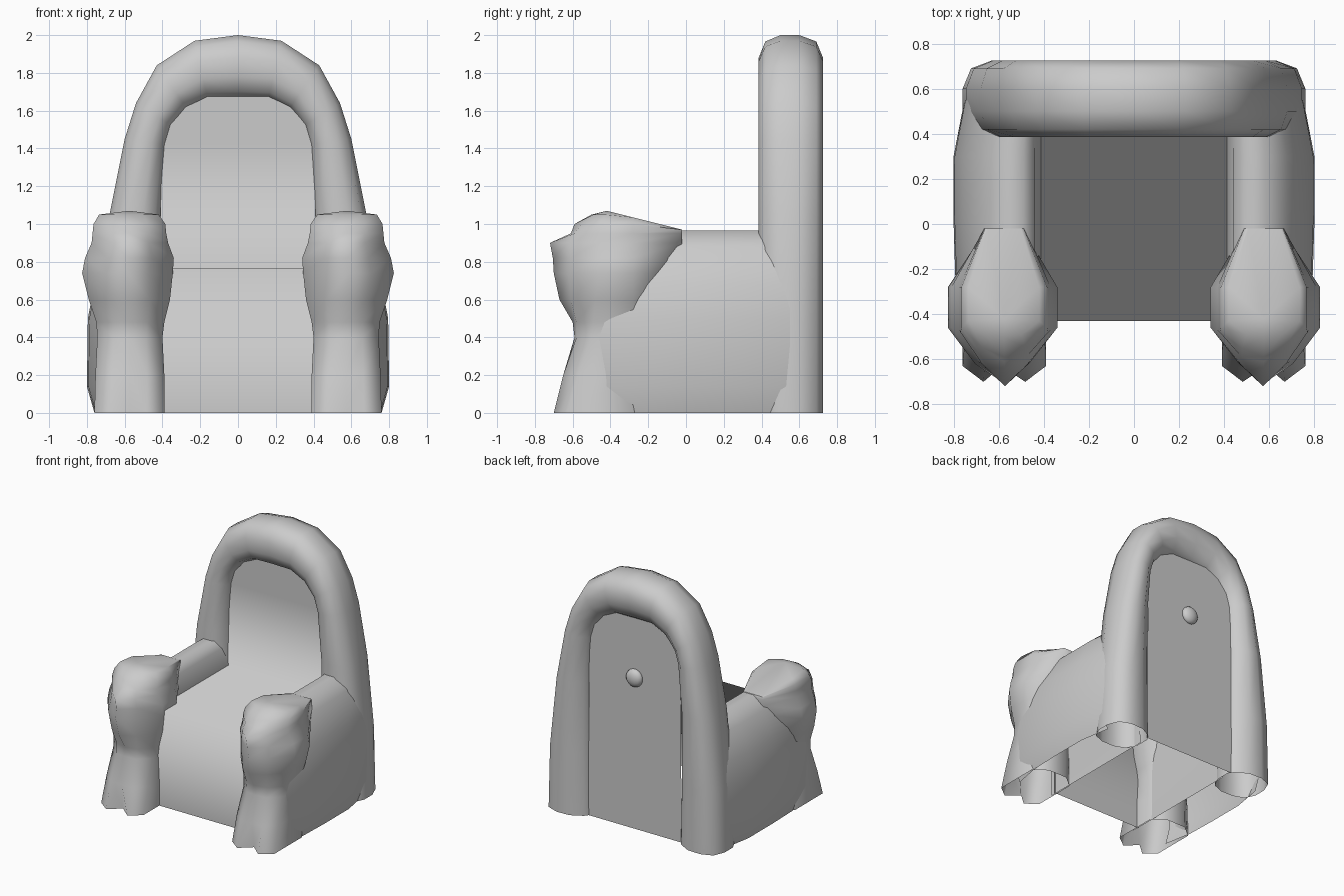
import bpy, bmesh
from mathutils import Vector

cube = bpy.data.objects.get("Cube")
if cube:
    bpy.data.objects.remove(cube, do_unlink=True)

grey = bpy.data.materials.new("plain_grey")
grey.use_nodes = True
grey.diffuse_color = (0.6, 0.6, 0.6, 1)
grey.node_tree.nodes["Principled BSDF"].inputs["Base Color"].default_value = (0.6, 0.6, 0.6, 1)


def finish(name, bm, outward=True, mirror=False):
    """Turn a bmesh into a smooth shaded object."""
    if outward:
        bmesh.ops.remove_doubles(bm, verts=bm.verts, dist=0.001)
        bmesh.ops.recalc_face_normals(bm, faces=bm.faces)
    for f in bm.faces:
        f.smooth = True
    mesh = bpy.data.meshes.new(name)
    bm.to_mesh(mesh)
    bm.free()
    mesh.materials.append(grey)
    ob = bpy.data.objects.new(name, mesh)
    bpy.context.collection.objects.link(ob)
    if mirror:
        mod = ob.modifiers.new("Mirror", 'MIRROR')
        mod.use_mirror_merge = False
    return ob


def loft(rings, closed=True, cap=None):
    """Skin a list of equal point rings, optionally closed to a tip."""
    bm = bmesh.new()
    rows = [[bm.verts.new(p) for p in ring] for ring in rings]
    n = len(rows[0])
    last = n if closed else n - 1
    for a, b in zip(rows, rows[1:]):
        for i in range(last):
            j = (i + 1) % n
            bm.faces.new((a[i], a[j], b[j], b[i]))
    if cap:
        tip = bm.verts.new(cap)
        for i in range(n):
            bm.faces.new((rows[-1][i], rows[-1][(i + 1) % n], tip))
    return bm


def strip(name, rows):
    """Symmetric sheet from (y, z, half width) rows."""
    bm = loft([[(-w, y, z), (w, y, z)] for y, z, w in rows], closed=False)
    return finish(name, bm, outward=False)


# Arched tube frame: inner and outer outline, rounded section between them
outer = [(.76, 0), (.745, .5), (.68, 1.05), (.60, 1.45), (.54, 1.64), (.43, 1.84), (.23, 1.97)]
inner = [(.39, 0), (.40, .5), (.405, 1.05), (.38, 1.42), (.35, 1.52), (.27, 1.61), (.16, 1.66)]
section = [(0, .50), (.12, .42), (.35, .385), (.65, .385), (.9, .42), (1, .5),
           (1, .6), (.9, .69), (.65, .725), (.35, .72), (.1, .67), (0, .62)]
pairs = list(zip(inner, outer))
path = pairs + [((0, 1.66), (0, 2.0))] + [((-a[0], a[1]), (-b[0], b[1])) for a, b in reversed(pairs)]
rings = []
for a, b in path:
    a, b = Vector(a), Vector(b)
    rings.append([(a.lerp(b, t).x, y, a.lerp(b, t).y) for t, y in section])
finish("arched_frame", loft(rings))

# Seat front, seat and backrest as one sheet
arch_rows = [(1.42, .40), (1.52, .37), (1.61, .30), (1.68, .18)]
strip("seat_and_backrest",
      [(-.43, 0, .41), (-.43, .765, .41), (.47, .765, .42)] + [(.47, z, w) for z, w in arch_rows])

# Rear panel and its button
strip("rear_panel", [(.64, z, w) for z, w in reversed(arch_rows)] + [(.64, 0, .41)])
bm = bmesh.new()
bmesh.ops.create_uvsphere(bm, u_segments=16, v_segments=10, radius=.07)
bmesh.ops.scale(bm, vec=(1, .6, 1), verts=bm.verts)
bmesh.ops.translate(bm, vec=(0, .645, 1.2), verts=bm.verts)
finish("rear_button", bm)

# Armrests: one flared cross-section carried front to back
arm_section = [(.40, 0), (.41, .75), (.44, .91), (.49, .965), (.58, .965), (.68, .88),
               (.76, .68), (.795, .5), (.80, .14), (.76, 0)]
arm_stations = [(.55, .88), (.3, 1), (0, 1), (-.25, .98), (-.48, .86)]
finish("armrest", loft([[(.40 + (x - .40) * f, y, z) for x, z in arm_section]
                        for y, f in arm_stations], closed=False), mirror=True)

# Animal head on a split foot:
# height, inner x, outer x, centre front, lobe front, corner front, back
columns = [
    (0, .39, .76, -.62, -.70, -.63, -.2),
    (.2, .39, .755, -.64, -.65, -.57, -.2),
    (.40, .40, .745, -.59, -.58, -.50, -.2),
    (.48, .39, .75, -.60, -.58, -.49, -.2),
    (.60, .36, .79, -.67, -.61, -.48, -.15),
    (.74, .345, .825, -.70, -.62, -.46, -.1),
    (.82, .34, .81, -.705, -.61, -.46, -.06),
    (.90, .37, .775, -.72, -.62, -.47, -.02),
    (.95, .38, .77, -.61, -.59, -.48, -.02),
    (1.0, .385, .765, -.59, -.55, -.46, -.02),
    (1.05, .42, .735, -.50, -.49, -.43, -.02)]
rings = []
for z, xi, xo, centre, lobe, corner, back in columns:
    mid, half = (xi + xo) / 2, (xo - xi) / 2
    side = [(.5, lobe), (1, corner), (1, -.28), (.45, back)]
    ring = [(0, centre)] + side + [(-u, y) for u, y in reversed(side)]
    # the crown slopes down towards the armrest
    rings.append([(mid + u * half, y, min(z, 1.07 - (y + .42) * .25)) for u, y in ring])
finish("arm_head_and_foot", loft(rings, cap=(.575, -.42, 1.07)), mirror=True)
